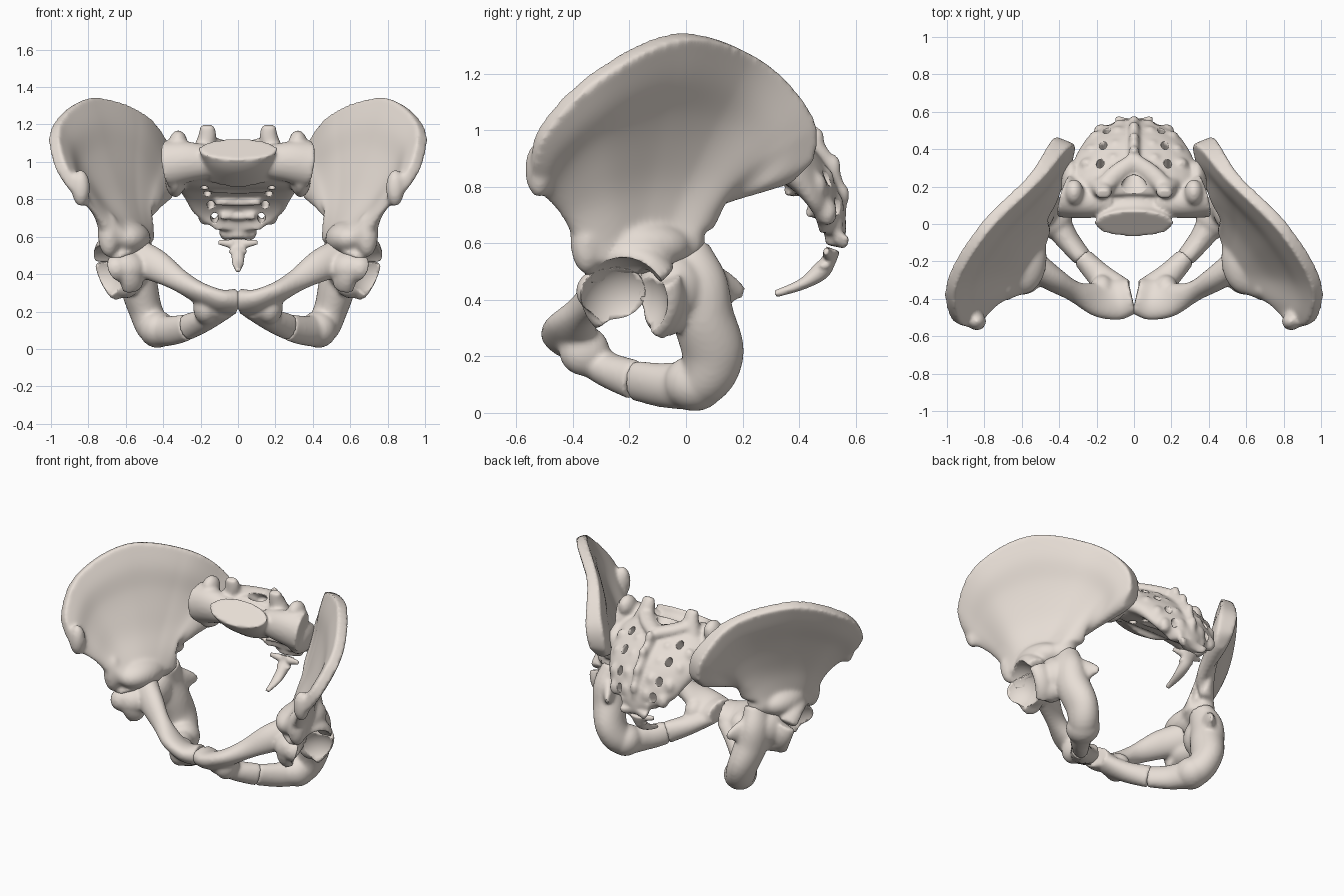
import bpy, bmesh, math
from mathutils import Vector, Matrix

if "Cube" in bpy.data.objects:
    bpy.data.objects.remove(bpy.data.objects["Cube"])

bone = bpy.data.materials.new("bone")
bone.diffuse_color = (.80, .73, .67, 1)
bone.use_nodes = True
bone.node_tree.nodes["Principled BSDF"].inputs["Base Color"].default_value = bone.diffuse_color


def spline(pts, t):
    """Smooth curve through pts (numbers or vectors), t in 0..1."""
    n = len(pts) - 1
    i = min(int(t * n), n - 1)
    f = t * n - i
    b, c = pts[i], pts[i + 1]
    a = pts[i - 1] if i > 0 else b * 2 - c
    d = pts[i + 2] if i + 2 <= n else c * 2 - b
    return (b * 2 + (c - a) * f + (a * 2 - b * 5 + c * 4 - d) * f ** 2
            + (b * 3 - a - c * 3 + d) * f ** 3) * 0.5


def tube(bm, stations, up=(0, 0, 1), power=1.0, seg=28, steps=6, bow=0):
    """Loft of ellipses; station = x, y, z, half width, half height (towards up)."""
    pts = [Vector(s) for s in stations]
    count = steps * (len(pts) - 1)
    rings = []
    for k in range(count + 1):
        t = k / count
        p = spline(pts, t)
        e = 0.01
        tan = (spline(pts, min(1, t + e)) - spline(pts, max(0, t - e))).to_3d().normalized()
        side = tan.cross(Vector(up)).normalized()
        top = side.cross(tan)
        ring = []
        for j in range(seg):
            a = 2 * math.pi * j / seg
            c, s = math.cos(a), math.sin(a)
            c = math.copysign(abs(c) ** power, c)
            s = math.copysign(abs(s) ** power, s)
            ring.append(bm.verts.new(p.to_3d() + side * c * p[3]
                                     + top * (s * p[4] - bow * c * c)))
        rings.append(ring)
    for r, q in zip(rings, rings[1:]):
        for j in range(seg):
            bm.faces.new((r[j], r[(j + 1) % seg], q[(j + 1) % seg], q[j]))
    bm.faces.new(rings[0][::-1])
    bm.faces.new(rings[-1])


def blob(bm, p, r):
    m = Matrix.Translation(p) @ Matrix.Diagonal((*r, 1))
    bmesh.ops.create_icosphere(bm, subdivisions=3, radius=1, matrix=m)


def make(name, bm, cutter=None, mirror=True, voxel=0.011, smooth=8, helper=False):
    bmesh.ops.recalc_face_normals(bm, faces=bm.faces[:])
    me = bpy.data.meshes.new(name)
    bm.to_mesh(me)
    bm.free()
    me.polygons.foreach_set("use_smooth", [True] * len(me.polygons))
    me.materials.append(bone)
    ob = bpy.data.objects.new(name, me)
    bpy.context.collection.objects.link(ob)
    if helper:
        ob.hide_render = True
        ob.display_type = 'WIRE'
        return ob
    r = ob.modifiers.new("fuse", 'REMESH')
    r.mode, r.voxel_size, r.use_smooth_shade = 'VOXEL', voxel, True
    s = ob.modifiers.new("soften", 'SMOOTH')
    s.factor, s.iterations = 0.5, smooth
    if cutter:
        b = ob.modifiers.new("hollow", 'BOOLEAN')
        b.operation, b.object = 'DIFFERENCE', cutter
    if mirror:
        m = ob.modifiers.new("other_side", 'MIRROR')
        m.use_mirror_merge = False
    return ob


# hip socket: cutter ball and rim arcs shared by the three hip bones
axis = Vector((.85, -.35, -.35)).normalized()
back = Vector((.38, .92, 0))
upward = axis.cross(back)
bm = bmesh.new()
bmesh.ops.create_icosphere(bm, subdivisions=4, radius=.16,
                           matrix=Matrix.Translation((.745, -.225, .39)))
socket = make("socket_cutter", bm, helper=True)


def rim(bm, a0, a1, r=.04):
    st = []
    for k in range(5):
        a = math.radians(a0 + (a1 - a0) * k / 4)
        p = Vector((.64, -.19, .42)) + (back * math.cos(a) + upward * math.sin(a)) * .155
        st.append((*p, r, .06))
    tube(bm, st, up=axis)


# ilium: a fan of spokes (middle, end) from the socket roof to the crest
spokes = [((.745, -.445, .70), (.85, -.56, .82)), ((.785, -.41, .79), (.96, -.51, 1.0)),
          ((.79, -.28, .88), (.975, -.31, 1.20)), ((.675, -.10, .93), (.80, -.02, 1.335)),
          ((.55, .06, .91), (.53, .25, 1.255)), ((.48, .15, .86), (.40, .425, 1.07)),
          ((.45, .15, .80), (.36, .44, .91)), ((.46, .075, .71), (.38, .37, .81))]
base0, base1 = Vector((.66, -.37, .56)), Vector((.52, .04, .60))
mids = [Vector(s[0]) for s in spokes]
ends = [Vector(s[1]) for s in spokes]
thick = [.10, .065, .037, .027, .026, .040, .034]


def blade(u, v):
    return spline([base0.lerp(base1, u), spline(mids, u), spline(ends, u)], v)


bm = bmesh.new()
NU, NV = 60, 40
grid = {}
for i in range(NU + 1):
    for j in range(NV + 1):
        u, v = i / NU, j / NV
        du = blade(min(1, u + .01), v) - blade(max(0, u - .01), v)
        dv = blade(u, min(1, v + .01)) - blade(u, max(0, v - .01))
        n = du.cross(dv).normalized()
        h = spline(thick, v) + .022 * max(0, min(1, (u - .55) / .2)) * min(1, v * 3)
        h *= max(.3, (1 - abs(2 * u - 1) ** 8) ** .5)
        for s in (-1, 1):
            grid[i, j, s] = bm.verts.new(blade(u, v) + n * h * s)
for i in range(NU):
    for j in range(NV):
        for s in (-1, 1):
            bm.faces.new([grid[i + a, j + b, s] for a, b in ((0, 0), (1, 0), (1, 1), (0, 1))])
border = ([(i, 0) for i in range(NU)] + [(NU, j) for j in range(NV)]
          + [(i, NV) for i in range(NU, 0, -1)] + [(0, j) for j in range(NV, 0, -1)])
for p, q in zip(border, border[1:] + border[:1]):
    bm.faces.new((grid[(*p, -1)], grid[(*q, -1)], grid[(*q, 1)], grid[(*p, 1)]))
blob(bm, (.60, -.18, .59), (.135, .20, .10))
blob(bm, (.55, -.04, .60), (.09, .11, .085))
blob(bm, (.84, -.52, .86), (.05, .05, .10))
blob(bm, (.69, -.35, .61), (.06, .06, .12))
rim(bm, 25, 155)
make("ilium", bm, socket, smooth=14)

# pubis: upper branch, lower branch, front wall of the socket
bm = bmesh.new()
tube(bm, [(.56, -.20, .50, .08, .10), (.44, -.29, .445, .065, .088), (.32, -.36, .37, .055, .062),
          (.20, -.405, .295, .095, .055), (.10, -.405, .25, .115, .06),
          (.012, -.385, .25, .10, .068)], up=(0, .35, 1))
tube(bm, [(.08, -.37, .215, .09, .055), (.18, -.28, .155, .07, .062),
          (.275, -.18, .115, .055, .072)])
blob(bm, (.17, -.36, .22), (.07, .09, .09))
blob(bm, (.60, -.26, .43), (.12, .12, .10))
blob(bm, (.65, -.30, .43), (.08, .09, .08))
blob(bm, (.11, -.475, .28), (.055, .035, .035))
rim(bm, 160, 222)
make("pubis", bm, socket)

# ischium: body, sitting bump, branch, spine, rear wall of the socket
bm = bmesh.new()
tube(bm, [(.53, .0, .585, .07, .08), (.55, .03, .46, .09, .115), (.53, .06, .34, .10, .11),
          (.495, .095, .21, .09, .11), (.445, .055, .11, .09, .09), (.365, -.07, .097, .08, .065),
          (.272, -.185, .115, .072, .05)], up=(0, 1, 0))
blob(bm, (.43, .03, .105), (.10, .11, .10))
blob(bm, (.58, -.05, .44), (.11, .12, .13))
blob(bm, (.60, -.07, .36), (.08, .08, .09))
tube(bm, [(.51, .10, .44, .05, .09), (.47, .165, .435, .025, .05), (.45, .205, .425, .012, .018)])
rim(bm, 300, 380)
make("ischium", bm, socket)

# sacrum cutters: nerve openings and spinal canal
bm = bmesh.new()
holes = [(.18, .26, .94, .6, .8), (.165, .35, .87, .7, .7), (.145, .43, .79, .85, .5),
         (.125, .49, .715, .93, .35)]
for x, y, z, ny, nz in holes:
    for s in (-1, 1):
        st = [(s * x, y + ny * k, z + nz * k, .03, .021) for k in (-.2, 0, .2)]
        tube(bm, st, up=(1, 0, 0))
tube(bm, [(0, .09, 1.23, .085, .045), (0, .18, 1.13, .08, .04), (0, .28, 1.04, .03, .02)],
     up=(0, 1, 0))
openings = make("sacrum_cutter", bm, helper=True)

# sacrum: curved wedge, front disc, wings, processes and ridges
bm = bmesh.new()
tube(bm, [(0, .13, 1.01, .31, .09), (0, .22, .98, .35, .12), (0, .35, .915, .325, .09),
          (0, .44, .835, .285, .07), (0, .505, .735, .23, .05), (0, .527, .64, .12, .04),
          (0, .517, .59, .08, .028)], power=.85, seg=40, bow=.045)
tube(bm, [(0, .0, 1.07, .215, .09), (0, .045, 1.015, .19, .09), (0, .16, .95, .21, .10)], seg=40)
for s in (-1, 1):
    tube(bm, [(s * .12, .11, 1.0, .07, .08), (s * .27, .12, 1.0, .09, .11),
              (s * .38, .15, .985, .12, .13)])
    blob(bm, (s * .335, .21, .91), (.055, .13, .10))
    blob(bm, (s * .32, .17, 1.10), (.05, .07, .07))
    tube(bm, [(s * .19, .20, 1.04, .06, .06), (s * .165, .18, 1.13, .05, .045),
              (s * .165, .16, 1.195, .04, .025)], up=(0, 1, 0))
    tube(bm, [(s * .16, .20, 1.10, .05, .04), (s * .09, .27, 1.08, .05, .04),
              (0, .33, 1.06, .05, .04)])
    for k, (y, z) in enumerate([(.36, .995), (.435, .92), (.505, .83), (.54, .74)]):
        blob(bm, (s * (.11 - k * .012), y - .01, z - .01), (.035, .03, .05))
        blob(bm, (s * (.25 - k * .025), y - .04, z - .03), (.04, .035, .05))
    tube(bm, [(s * .08, .54, .68, .03, .02), (s * .08, .535, .60, .015, .012)], up=(0, 1, 0))
tube(bm, [(0, .34, 1.05, .03, .05), (0, .43, .96, .03, .045), (0, .50, .86, .03, .04),
          (0, .535, .76, .025, .035), (0, .55, .70, .02, .02)], up=(0, 1, 0))
for y, z in [(.39, 1.05), (.46, .97), (.52, .87), (.55, .77)]:
    blob(bm, (0, y, z), (.028, .03, .045))
for y, z, w in [(.185, .915, .15), (.28, .85, .14), (.38, .785, .12), (.455, .71, .09)]:
    tube(bm, [(-w, y - .02, z, .02, .018), (0, y, z - .004, .02, .018), (w, y - .02, z, .02, .018)])
make("sacrum", bm, openings, mirror=False, smooth=9)

# coccyx: short curved tail with side horns
bm = bmesh.new()
tube(bm, [(0, .52, .58, .06, .026), (0, .505, .54, .045, .026), (0, .475, .50, .036, .032),
          (0, .41, .455, .03, .020), (0, .315, .42, .014, .013)], up=(0, -1, .5))
for s in (-1, 1):
    tube(bm, [(s * .03, .505, .56, .022, .024), (s * .105, .495, .572, .010, .014)])
blob(bm, (0, .49, .52), (.05, .03, .018))
make("coccyx", bm, mirror=False, voxel=.007, smooth=3)
